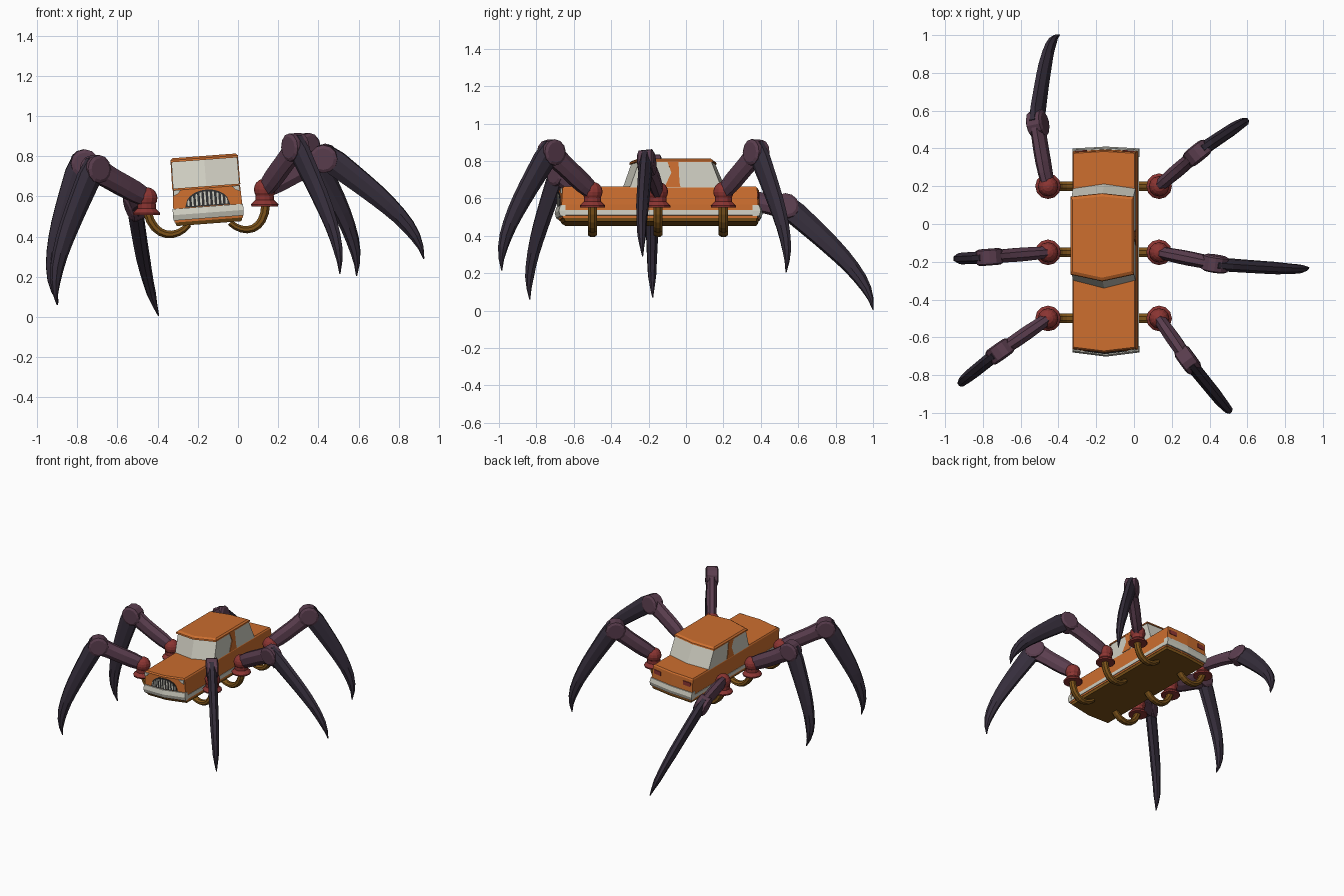
import bpy, bmesh, math
from mathutils import Matrix, Vector

if "Cube" in bpy.data.objects:
    bpy.data.objects.remove(bpy.data.objects["Cube"])

def mat(name, r, g, b):
    m = bpy.data.materials.new(name)
    m.diffuse_color = (r, g, b, 1)
    m.use_nodes = True
    m.node_tree.nodes["Principled BSDF"].inputs["Base Color"].default_value = m.diffuse_color
    return m

ORANGE = mat("orange paint", 0.60, 0.155, 0.028)
GLASS = mat("pale grey", 0.62, 0.61, 0.53)
BROWN = mat("brown metal", 0.20, 0.085, 0.010)
MAUVE = mat("mauve shell", 0.105, 0.048, 0.078)
DARK = mat("dark purple claw", 0.036, 0.027, 0.044)
RED = mat("red joint", 0.26, 0.035, 0.032)
BLACK = mat("grille black", 0.03, 0.03, 0.032)

# The car is rolled slightly: its right side is higher
CAR = Matrix.Translation((-0.144, 0, 0.465)) @ Matrix.Rotation(math.radians(-4.3), 4, 'Y')

def make(name, verts, faces, material, matrix=None):
    me = bpy.data.meshes.new(name)
    me.from_pydata([matrix @ Vector(v) if matrix else v for v in verts], [], faces)
    bm = bmesh.new()
    bm.from_mesh(me)
    bmesh.ops.recalc_face_normals(bm, faces=bm.faces)
    bm.to_mesh(me)
    bm.free()
    me.materials.append(material)
    ob = bpy.data.objects.new(name, me)
    bpy.context.collection.objects.link(ob)
    return ob

def bridge(name, rings, material, matrix=None):
    """Skin a list of equal-sized rings and cap both ends."""
    n = len(rings[0])
    verts = [v for r in rings for v in r]
    faces = [tuple(range(n)), tuple(range((len(rings) - 1) * n, len(rings) * n))]
    for k in range(len(rings) - 1):
        for i in range(n):
            j = (i + 1) % n
            faces.append((k * n + i, k * n + j, (k + 1) * n + j, (k + 1) * n + i))
    return make(name, verts, faces, material, matrix)

def plan(w, front, front_bow, back, back_bow, z):
    """Car outline seen from above, with bowed front and back."""
    return [(-w, front, z), (0, front - front_bow, z), (w, front, z),
            (w, back, z), (0, back + back_bow, z), (-w, back, z)]

# ---------- Car body ----------
bridge("chassis", [plan(.162, -.645, .02, .375, .01, 0), plan(.168, -.655, .02, .38, .01, .02)], BROWN, CAR)
bridge("car_body", [plan(.17, -.66, .02, .382, .01, .018), plan(.172, -.665, .02, .385, .01, .09),
                    plan(.168, -.66, .02, .38, .01, .178), plan(.162, -.652, .02, .374, .01, .187)], ORANGE, CAR)
bridge("cabin_glass", [plan(.166, -.30, .042, .19, .025, .18),
                       plan(.164, -.25, .042, .135, .02, .322)], GLASS, CAR)
bridge("roof", [plan(.169, -.268, .036, .145, .018, .318), plan(.169, -.265, .036, .143, .018, .328),
                plan(.158, -.25, .034, .13, .016, .338)], ORANGE, CAR)
bridge("front_bumper", [plan(.175, -.672, .022, -.645, 0, .028), plan(.177, -.68, .022, -.645, 0, .055),
                        plan(.175, -.672, .022, -.645, 0, .086)], GLASS, CAR)
bridge("rear_bumper", [plan(.175, .355, 0, .392, .01, .028), plan(.177, .355, 0, .40, .01, .055),
                       plan(.175, .355, 0, .392, .01, .086)], GLASS, CAR)

def quad_plate(name, pts, material, push):
    """Thin plate: an outline extruded along push."""
    bridge(name, [[Vector(p) for p in pts], [Vector(p) + Vector(push) for p in pts]], material, CAR)

def front_y(x):
    return -.682 + .02 * abs(x) / .17

def arch(x):
    return .088 + .082 * math.sqrt(max(0, 1 - (x / .113) ** 2))

for s, side in ((-1, "left"), (1, "right")):
    # Side stripe and door pillar
    quad_plate(side + "_stripe", [(s * .169, -.66, .032), (s * .169, .37, .032),
                                  (s * .169, .37, .060), (s * .169, -.66, .060)], GLASS, (s * .0055, 0, 0))
    quad_plate(side + "_pillar", [(s * .163, -.115, .184), (s * .163, -.03, .184), (s * .162, -.035, .21),
                                  (s * .161, -.04, .322), (s * .161, -.10, .322), (s * .162, -.078, .26)],
               ORANGE, (s * .007, 0, 0))
    # Grille half with pale upright bars
    xs = [s * .113 * k / 8 for k in range(9)]
    outline = [(0, front_y(0), .088)] + [(x, front_y(x), arch(x)) for x in xs]
    quad_plate(side + "_grille", outline, BLACK, (0, -.005, 0))
    for k in range(5):
        x0, x1 = s * (.006 + .021 * k), s * (.015 + .021 * k)
        quad_plate(side + "_grille_bar", [(x0, front_y(x0) - .003, .094), (x1, front_y(x1) - .003, .094),
                                          (x1, front_y(x1) - .003, arch(x1) - .009),
                                          (x0, front_y(x0) - .003, arch(x0) - .009)], GLASS, (0, -.005, 0))
    # Headlight and tail lights
    quad_plate(side + "_headlight", [(s * .125, front_y(.125), .178), (s * .165, front_y(.165), .178),
                                     (s * .165, front_y(.165), .150), (s * .145, front_y(.145), .158)],
               GLASS, (0, -.008, 0))
    quad_plate(side + "_tail_light", [(s * .095, .386, .125), (s * .155, .382, .125),
                                      (s * .155, .382, .155), (s * .095, .386, .155)], RED, (0, .006, 0))

# ---------- Swept limbs ----------
def bezier(p, t):
    p = list(p)
    while len(p) > 1:
        p = [a.lerp(b, t) for a, b in zip(p, p[1:])]
    return p[0]

def interp(table, t):
    for (t0, v0), (t1, v1) in zip(table, table[1:]):
        if t <= t1:
            return v0 + (v1 - v0) * (t - t0) / (t1 - t0)
    return table[-1][1]

def sweep(name, ctrl, lateral, deep, wide, material, steps=8, sides=8):
    """Oval tube along a bezier; deep = half size in the bend plane, wide = across it."""
    rings = []
    for k in range(steps + 1):
        t = k / steps
        c = bezier(ctrl, t)
        tan = (bezier(ctrl, min(1, t + .01)) - bezier(ctrl, max(0, t - .01))).normalized()
        up = lateral.cross(tan).normalized()
        d, w = interp(deep, t), interp(wide, t)
        ring = []
        for i in range(sides):
            a = 2 * math.pi * (i + .5) / sides
            ring.append(c + up * d * math.cos(a) + lateral * w * math.sin(a))
        rings.append(ring)
    return bridge(name, rings, material)

def round_part(name, centre, axis, stations, material, sides=12):
    """Turned part: (offset along axis, radius) stations."""
    q = axis.to_track_quat('Z', 'Y')
    rings = [[centre + q @ Vector((r * math.cos(2 * math.pi * i / sides), r * math.sin(2 * math.pi * i / sides), h))
              for i in range(sides)] for h, r in stations]
    return bridge(name, rings, material)

# name, side, hip y, knee, tip
LEGS = [("front_right", 1, -.50, (.285, -.72, .845), (.507, -.985, .215)),
        ("middle_right", 1, -.15, (.43, -.21, .79), (.925, -.232, .29)),
        ("rear_right", 1, .20, (.335, .375, .845), (.59, .535, .205)),
        ("front_left", -1, -.50, (-.71, -.675, .735), (-.90, -.835, .06)),
        ("middle_left", -1, -.15, (-.765, -.175, .765), (-.895, -.178, .07)),
        ("rear_left", -1, .20, (-.51, .53, .55), (-.395, 1.0, .005))]
Z, Y = Vector((0, 0, 1)), Vector((0, 1, 0))

for name, s, hy, knee, tip in LEGS:
    hip = Vector((.133, hy, .635)) if s > 0 else Vector((-.455, hy, .592))
    knee, tip = Vector(knee), Vector(tip)
    chord = tip - knee
    d = chord.normalized()
    out = (knee - hip) - d * (knee - hip).dot(d)
    out.normalize()
    lateral = d.cross(out).normalized()
    # Bracket under the car
    if s > 0:
        path = [(-.04, .470), (.03, .405), (.135, .425), (.138, .565)]
    else:
        path = [(-.245, .462), (-.30, .385), (-.42, .385), (-.452, .525)]
    sweep(name + "_bracket", [Vector((x, hy, z)) for x, z in path], Y, [(0, .017), (1, .024)],
          [(0, .027), (1, .027)], BROWN)
    # Flared collar and ball joint
    round_part(name + "_collar", hip, Z, [(-.084, .066), (-.074, .068), (-.052, .046), (-.03, .046)], RED)
    ball = [(.054 * math.sin(a), .054 * math.cos(a)) for a in [math.radians(v) for v in range(-80, 81, 20)]]
    round_part(name + "_hip_ball", hip, Z, ball, RED)
    # Upper leg
    start = hip + (knee - hip).normalized() * .012
    sweep(name + "_upper_leg", [start, start.lerp(knee, .5) + out * .035, knee], lateral,
          [(0, .048), (.2, .058), (.6, .057), (1, .068)], [(0, .034), (.4, .040), (1, .036)], MAUVE, steps=6)
    # Knee disc
    round_part(name + "_knee", knee, lateral, [(-.044, .054), (-.036, .070), (.036, .070), (.044, .054)], MAUVE)
    # Curved claw
    L = chord.length
    sweep(name + "_claw", [knee - d * .03 + out * .012, knee + chord * .38 + out * .07 * L,
                           knee + chord * .78 + out * .16 * L, tip], lateral,
          [(0, .055), (.1, .068), (.4, .055), (.75, .034), (1, .003)],
          [(0, .036), (.5, .033), (.8, .023), (1, .003)], DARK, steps=10)
